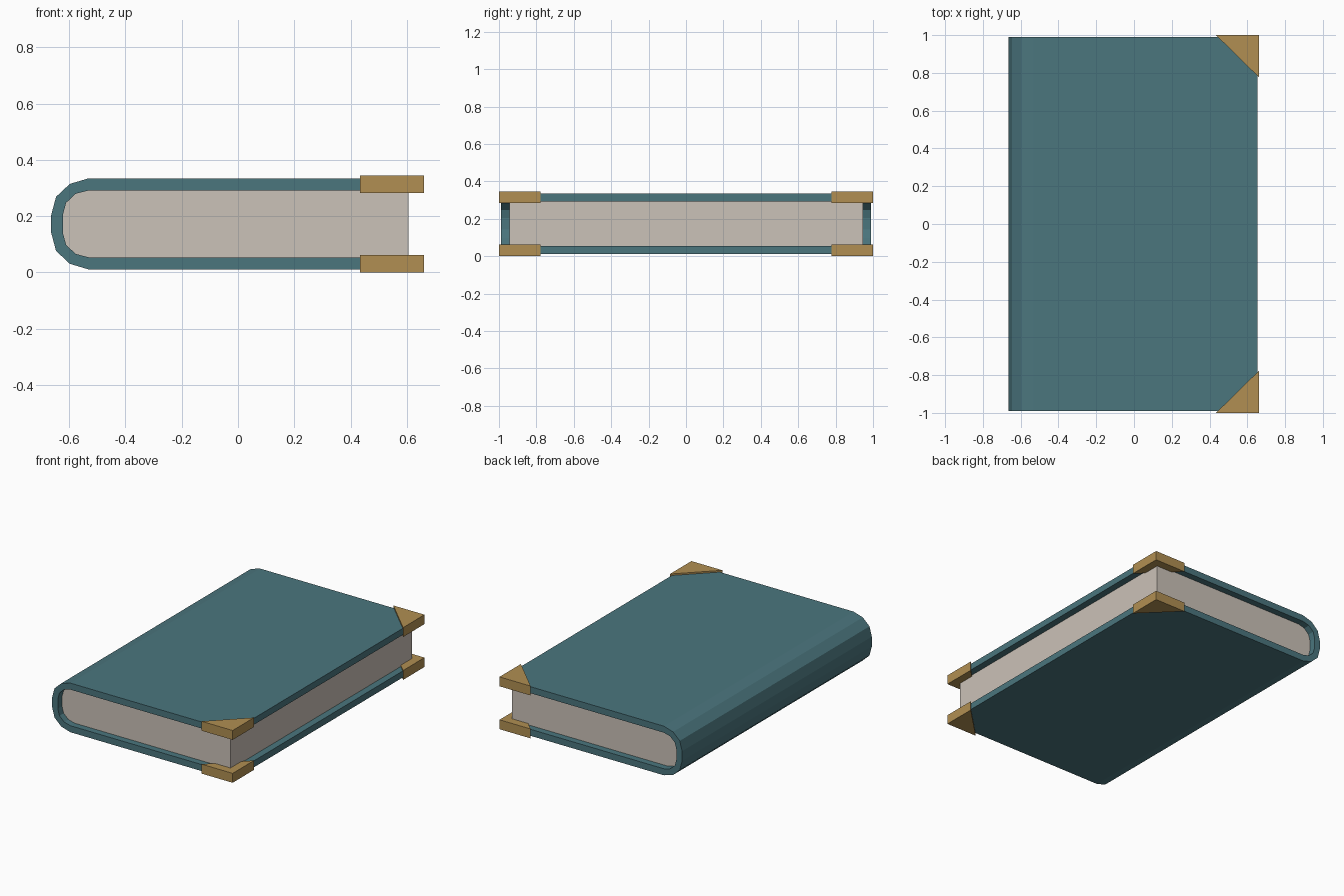
import bpy

if "Cube" in bpy.data.objects:
    bpy.data.objects.remove(bpy.data.objects["Cube"])

MID = 0.1725  # height of the book's middle plane


def material(name, rgb):
    m = bpy.data.materials.new(name)
    m.diffuse_color = (*rgb, 1)
    m.use_nodes = True
    m.node_tree.nodes["Principled BSDF"].inputs["Base Color"].default_value = m.diffuse_color
    return m


teal = material("teal_cloth", (0.07, 0.18, 0.208))
paper = material("cream_paper", (0.60, 0.54, 0.48))
brass = material("brass", (0.44, 0.275, 0.085))


def prism(name, outline, to_a, to_b, mat):
    """Sweep a 2D outline between two placements to make a closed solid."""
    n = len(outline)
    verts = [to_a(p) for p in outline] + [to_b(p) for p in outline]
    faces = [(i, (i + 1) % n, n + (i + 1) % n, n + i) for i in range(n)]
    faces += [tuple(reversed(range(n))), tuple(range(n, 2 * n))]
    mesh = bpy.data.meshes.new(name)
    mesh.from_pydata(verts, [], faces)
    mesh.materials.append(mat)
    ob = bpy.data.objects.new(name, mesh)
    bpy.context.collection.objects.link(ob)
    # consistent outward normals
    bpy.context.view_layer.objects.active = ob
    bpy.ops.object.mode_set(mode='EDIT')
    bpy.ops.mesh.select_all(action='SELECT')
    bpy.ops.mesh.normals_make_consistent(inside=False)
    bpy.ops.object.mode_set(mode='OBJECT')
    return ob


def along_y(name, outline, half, mat):
    return prism(name, outline, lambda p: (p[0], -half, p[1]),
                 lambda p: (p[0], half, p[1]), mat)


def c_shape(right, upper):
    """Mirror an upper half profile about the middle plane."""
    half = [(right, upper[0][1])] + upper
    return ([(x, MID + h) for x, h in half]
            + [(x, MID - h) for x, h in reversed(half)])


# Half profiles of the rounded spine: x, height above the middle
outer = [(-0.531, 0.162), (-0.598, 0.142), (-0.647, 0.096), (-0.664, 0.032)]
inner = [(-0.531, 0.119), (-0.577, 0.107), (-0.611, 0.075), (-0.623, 0.031)]

# Cover wrapped round the spine
along_y("cover", c_shape(0.653, outer) + c_shape(0.653, inner)[::-1], 0.989, teal)

# Page block
along_y("pages", c_shape(0.607, inner), 0.945, paper)

# Four brass corner guards
for side, s in (("front", -1), ("back", 1)):
    tri = [(0.434, s), (0.661, s), (0.661, 0.777 * s)]
    for level, z in (("lower", 0.0), ("upper", 0.283)):
        prism(f"{level}_{side}_corner", tri, lambda p: (*p, z),
              lambda p: (*p, z + 0.062), brass)
